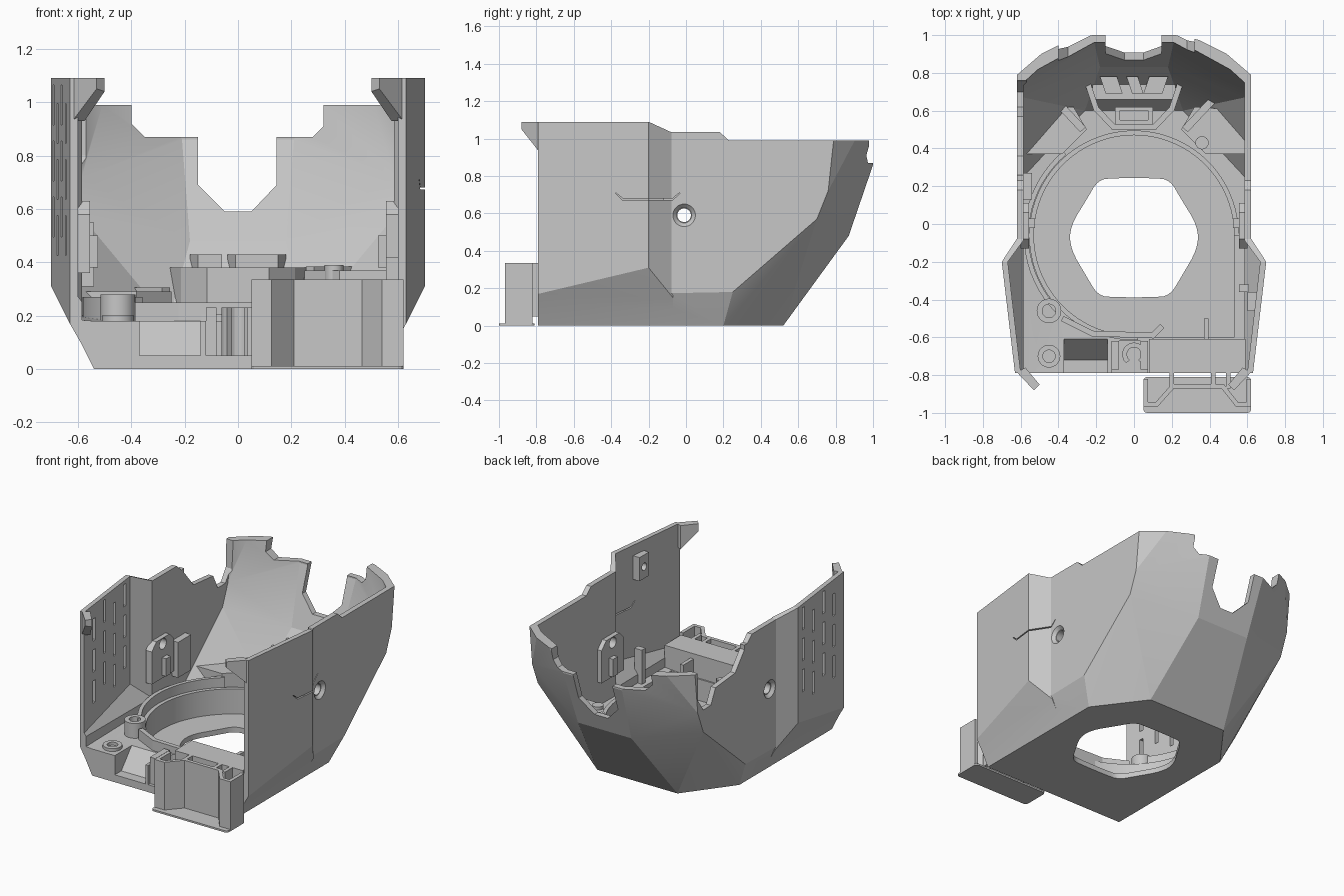
import bpy, bmesh
from math import sin, cos, pi, radians
from mathutils import Vector

default_cube = bpy.data.objects.get("Cube")
if default_cube:
    bpy.data.objects.remove(default_cube, do_unlink=True)

grey = bpy.data.materials.new("plain grey")
grey.use_nodes = True
grey.diffuse_color = (0.57, 0.57, 0.57, 1)
for node in grey.node_tree.nodes:
    if node.type == 'BSDF_PRINCIPLED':
        node.inputs["Base Color"].default_value = grey.diffuse_color
        node.inputs["Roughness"].default_value = 0.6


def finish(name, bm):
    bmesh.ops.recalc_face_normals(bm, faces=bm.faces[:])
    mesh = bpy.data.meshes.new(name)
    bm.to_mesh(mesh)
    bm.free()
    mesh.materials.append(grey)
    obj = bpy.data.objects.new(name, mesh)
    bpy.context.collection.objects.link(obj)
    return obj


def hull(name, points):
    bm = bmesh.new()
    verts = [bm.verts.new(p) for p in points]
    bmesh.ops.convex_hull(bm, input=verts)
    loose = [v for v in bm.verts if not v.link_faces]
    bmesh.ops.delete(bm, geom=loose, context='VERTS')
    bmesh.ops.dissolve_limit(bm, angle_limit=radians(0.5), verts=bm.verts[:], edges=bm.edges[:])
    return finish(name, bm)


def prism(name, outline, axis, low, high):
    place = {'x': lambda u, v, h: (h, u, v),
             'y': lambda u, v, h: (u, h, v),
             'z': lambda u, v, h: (u, v, h)}[axis]
    bm = bmesh.new()
    bottom = [bm.verts.new(place(u, v, low)) for u, v in outline]
    top = [bm.verts.new(place(u, v, high)) for u, v in outline]
    bm.faces.new(bottom)
    bm.faces.new(top)
    for i in range(len(bottom)):
        j = (i + 1) % len(bottom)
        bm.faces.new((bottom[i], bottom[j], top[j], top[i]))
    return finish(name, bm)


def box(name, x0, x1, y0, y1, z0, z1):
    return prism(name, [(x0, y0), (x1, y0), (x1, y1), (x0, y1)], 'z', z0, z1)


def circle(u, v, r, count=48):
    return [(u + r * cos(2 * pi * i / count), v + r * sin(2 * pi * i / count)) for i in range(count)]


def soften(points, rounds):
    # Corner cutting turns a coarse outline into a smooth one
    points = [Vector(p) for p in points]
    for _ in range(rounds):
        points = [p.lerp(q, t) for p, q in zip(points, points[1:] + points[:1]) for t in (.25, .75)]
    return points


def wall(name, path, thick, z0, z1):
    # Thick upright strip with mitred corners that follows a plan path
    path = [Vector(p) for p in path]
    normals = []
    for p, q in zip(path, path[1:]):
        d = (q - p).normalized()
        normals.append(Vector((-d.y, d.x)))
    offsets = []
    for a, b in zip(normals[:1] + normals, normals + normals[-1:]):
        m = (a + b).normalized()
        offsets.append(m * (thick / 2 / m.dot(a)))
    outline = [p + o for p, o in zip(path, offsets)] + [p - o for p, o in reversed(list(zip(path, offsets)))]
    return prism(name, outline, 'z', z0, z1)


def combine(target, other, operation='DIFFERENCE', keep=False):
    mod = target.modifiers.new("combine", 'BOOLEAN')
    mod.object, mod.operation, mod.solver = other, operation, 'EXACT'
    bpy.context.view_layer.objects.active = target
    bpy.ops.object.modifier_apply(modifier=mod.name)
    if not keep:
        bpy.data.objects.remove(other, do_unlink=True)


def both(points):
    return [(s * x, y, z) for s in (-1, 1) for x, y, z in points]


# Faceted outer body
outer = both([(.54, -.79, 0), (.62, -.79, .16), (.62, -.79, 1.09), (.62, .25, .18), (.54, .2, 0),
              (.3, .52, 0), (.2, .87, .48), (.22, 1, .86), (.22, 1, 1.09), (.44, .955, 1.09),
              (.62, .7, .57), (.62, .76, .72), (.62, .8, 1.09)])
shell = hull("outer_shell", outer)
envelope = hull("fit_helper", [(x * .99, y * .985, z + .005) for x, y, z in outer])
envelope.hide_render = True
for s in (-1, 1):
    combine(shell, hull("flare", [(s * x, y, z) for x, y, z in (
        (.535, -.79, .003), (.535, -.07, .003), (.63, -.79, .17), (.70, -.2, .31), (.615, -.07, .15),
        (.5, -.79, 1.09), (.63, -.79, 1.09), (.70, -.2, 1.09), (.615, -.07, 1.09), (.5, -.07, 1.09))]), 'UNION')

# Hollow inside, open to the front and the top
combine(shell, hull("cavity", both([
    (.585, -1, .18), (.585, -1, 1.3), (.585, .25, .2), (.26, .6, .18), (.18, .83, .48), (.21, .96, .86),
    (.21, .96, 1.3), (.42, .92, 1.3), (.585, .67, .57), (.585, .73, .72), (.585, .77, 1.3)])))
for s in (-1, 1):
    combine(shell, hull("flare_cavity", [(s * x, y, z) for y, x, low in
            ((-1, .575, .24), (-.2, .668, .36), (-.08, .58, .24), (-.08, .4, .24), (-1, .4, .24))
            for z in (low, 1.3)]))

# Stepped rim along the sides, notched rim at the back and on one side
combine(shell, prism("rim_cut", [(-.2, 1.3), (-.2, 1.09), (-.08, 1.035), (.18, 1.035), (.23, .99),
                                 (1.2, .99), (1.2, 1.3)], 'x', -1, 1))
combine(shell, prism("notch_cut", [(-.4, 1.3), (-.4, .92), (-.35, .87), (-.15, .87), (-.15, .69), (-.05, .59),
                                   (.05, .59), (.145, .69), (.145, .87), (.28, .87), (.32, .91), (.32, 1.3)],
                     'y', .7, 1.2))
combine(shell, prism("side_cut", [(.26, 1.3), (.26, .96), (.36, .84), (.57, .82), (.62, .72), (.7, .72),
                                  (.755, .8), (.77, 1.3)], 'x', -.8, -.57))

# Round recess in the floor, its straight corner, and the opening
combine(shell, prism("recess_cut", circle(0, -.06, .53, 96), 'z', .035, .5))
combine(shell, box("corner_cut", .02, .53, -.6, -.06, .035, .5))
half = [(.1, .243), (.19, .235), (.25, .13), (.338, -.01), (.338, -.13), (.25, -.28), (.19, -.38), (.1, -.388)]
combine(shell, prism("opening_cut", soften(half + [(-x, y) for x, y in reversed(half)], 2), 'z', -.1, .2))

# Pockets along the front edge
combine(shell, hull("pocket_cut", [(x, y, z) for x in (-.37, -.14) for y, z in
                                   ((-.9, .05), (-.9, .4), (-.72, .05), (-.6, .19), (-.6, .4))]))
combine(shell, box("middle_cut", -.12, .07, -.9, -.62, .05, .4))

# Vent slots on one side wall
for column, y in enumerate((-.66, -.53, -.4, -.27)):
    for row in range(3):
        z = .5 + .21 * row + .07 * (column % 2)
        combine(shell, box("slot_cut", -.8, -.55, y - .014, y + .014, z - .075, z + .075))

# Screw holes with a countersink, and a thin slit on the other wall
for s in (-1, 1):
    combine(shell, hull("sink_cut", [(s * x, y, z) for x, r in ((.63, .07), (.595, .036))
                                     for y, z in circle(-.01, .59, r, 32)]))
combine(shell, prism("screw_cut", circle(-.01, .59, .036, 32), 'x', -.8, .8))
combine(shell, prism("slit_cut", [(-.38, .71), (-.34, .672), (-.07, .672), (-.03, .71), (-.036, .71), (-.072, .68),
                                  (-.338, .68), (-.374, .71)], 'x', .61, .8))

# Hooked tabs and screw plates on both walls
for s, side in ((-1, "right"), (1, "left")):
    hull(side + "_tab", [(s * x, y, z) for x, y, low in
         ((.5, -.85, 1.04), (.53, -.88, 1.05), (.575, -.76, .93), (.62, -.785, .93)) for z in (low, 1.09)])
    plate = prism(side + "_screw_plate", [(-.13, .36), (.11, .36), (.11, .58), (.06, .63), (-.08, .63), (-.13, .58)],
                  'x', *sorted((s * .555, s * .6)))
    combine(plate, prism("screw_cut", circle(-.01, .59, .036, 32), 'x', -.8, .8))
    box(side + "_plate_rib", *sorted((s * .525, s * .56)), -.02, .03, .38, .5)
box("right_bracket", -.59, -.54, .13, .27, .31, .55)
block = box("left_block", .6, .648, -.46, -.36, .86, 1.02)
combine(block, prism("block_cut", circle(-.41, .94, .025, 24), 'x', .58, .63))
box("left_post", .555, .61, -.36, -.32, .18, .42)

# Low lip around the recess, with a taller arc on one side
lip = prism("recess_lip", circle(0, -.06, .555, 96), 'z', .1, .205)
combine(lip, prism("lip_cut", circle(0, -.06, .53, 96), 'z', 0, .5))
combine(lip, box("lip_gap", .02, .8, -.8, -.06, 0, .5))
arc = [radians(a) for a in range(130, 226, 5)]
wall("side_arc", [(.57 * cos(a), -.06 + .57 * sin(a)) for a in arc], .025, .12, .27)

# Raised corner ledges and arms at the back
for s, top in ((-1, .29), (1, .37)):
    ledge = prism("back_ledge", [(s * x, y) for x, y in
                  ((.6, .37), (.38, .37), (.25, .5), (.32, .62), (.6, .6))], 'z', .15, top)
    arm = wall("back_arm", [(s * .27, .5), (s * .42, .66)], .04, .15, top + .015)
    for part in (ledge, arm):
        combine(part, envelope, 'INTERSECT', keep=True)
prism("back_post", circle(.36, .43, .035, 24), 'z', .15, .39)

# Connector tray with fins
tray = wall("tray_wall", [(-.25, .76), (-.2, .61), (-.11, .515), (.11, .515), (.2, .61), (.25, .76)], .03, .15, .38)
platform = box("tray_platform", -.22, .22, .66, .9, .15, .36)
for part in (tray, platform):
    combine(part, envelope, 'INTERSECT', keep=True)
connector = box("connector", -.1, .1, .53, .62, .15, .34)
combine(connector, box("socket_cut", -.075, .075, .55, .6, .27, .4))
for left, right, lean in ((-.18, -.09, .03), (-.04, .02, .03), (.08, .18, -.03)):
    fin = prism("tray_fin", [(left, .78), (right, .78), (right + lean, .69), (left + lean, .69)], 'z', .34, .43)
    combine(fin, envelope, 'INTERSECT', keep=True)
bpy.data.objects.remove(envelope, do_unlink=True)

# Ring bosses and keyhole holder near the front edge
for y, r, top in ((-.46, .065, .28), (-.70, .06, .2)):
    boss = prism("ring_boss", circle(-.45, y, r, 32), 'z', .12, top)
    combine(boss, prism("boss_cut", circle(-.45, y, r * .55, 32), 'z', .13, .5))
turn = [radians(d) for d in range(-50, 231, 20)]
wall("keyhole_holder", [(.05 * cos(a), -.69 + .05 * sin(a)) for a in turn], .025, .04, .23)
for x in (-.1, .055):
    box("holder_post", x - .02, x + .02, -.77, -.62, .03, .23)
wall("front_brace", [(-.38, -.5), (-.22, -.58), (.1, -.59), (.15, -.54)], .03, .1, .25)

# Cross beam with a rib behind it
box("cross_beam", .08, .59, -.79, -.61, .1, .335)
box("beam_rib", .37, .395, -.62, -.5, .03, .3)

# Front clip: rounded foot, folded wall and joining tongues
prism("clip_foot", soften([(.05, -.95), (.05, -1), (.1, -1), (.57, -1), (.62, -1), (.62, -.95), (.62, -.86),
                           (.62, -.81), (.57, -.81), (.1, -.81), (.05, -.81), (.05, -.86)], 2), 'z', 0, .012)
wall("clip_wall", [(.062, -.82), (.062, -.955), (.12, -.955), (.205, -.86), (.47, -.86), (.545, -.955),
                   (.608, -.955), (.608, -.82)], .024, .01, .335)
for x in (.2, .42, .5):
    box("clip_tongue", x - .012, x + .012, -.87, -.78, .05, .335)

# Flat facets with softened round parts
bpy.ops.object.select_all(action='DESELECT')
for obj in bpy.context.scene.objects:
    if obj.type == 'MESH' and grey.name in obj.data.materials:
        obj.select_set(True)
        bpy.context.view_layer.objects.active = obj
bpy.ops.object.shade_smooth_by_angle(angle=radians(16))
